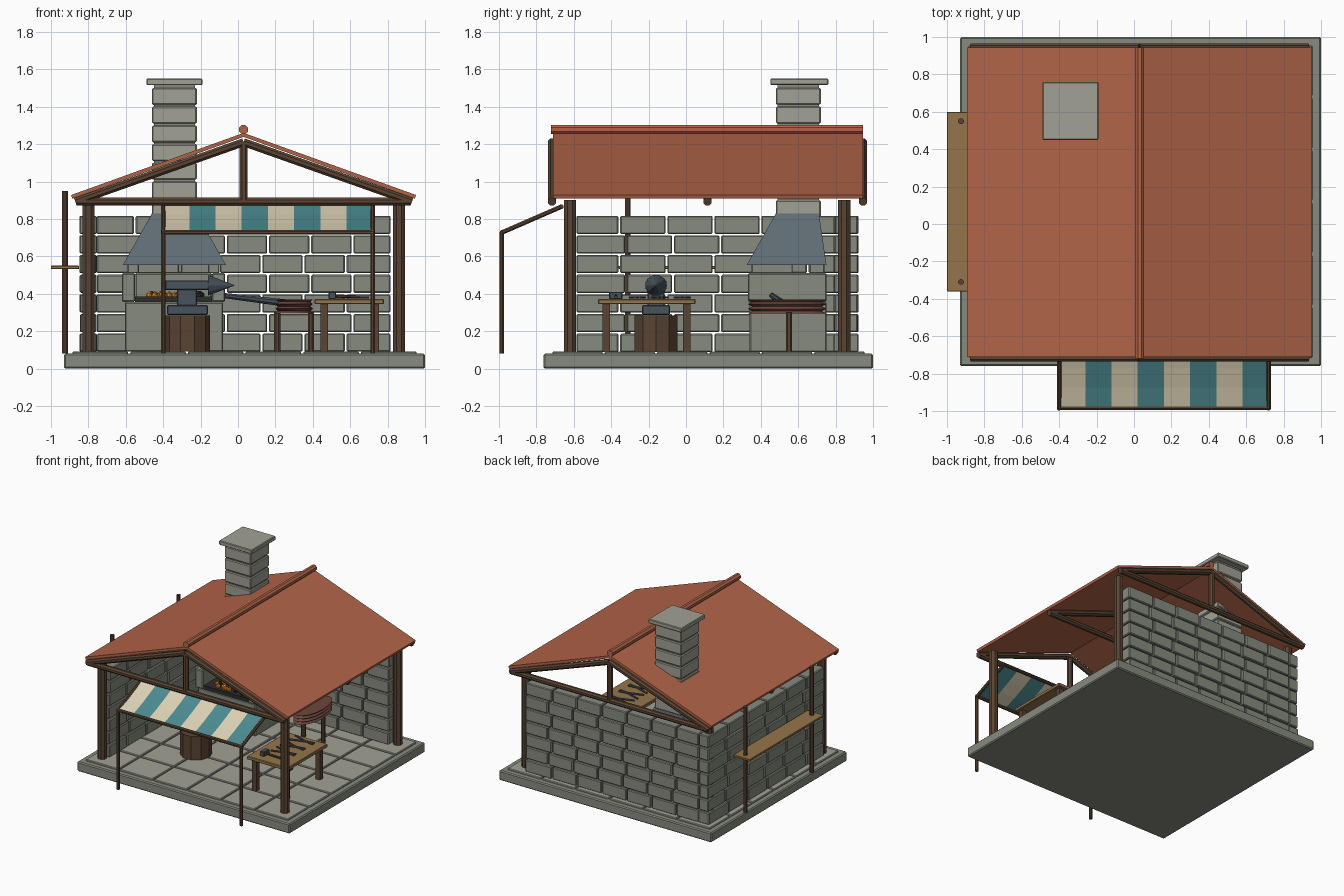
import bpy, bmesh, math, random
from mathutils import Vector, Matrix

if "Cube" in bpy.data.objects:
    bpy.data.objects.remove(bpy.data.objects["Cube"])

random.seed(4)


def mat(name, hexcol):
    lin = [(int(hexcol[i:i + 2], 16) / 255) ** 2.2 for i in (0, 2, 4)]
    m = bpy.data.materials.new(name)
    m.diffuse_color = (*lin, 1)
    m.use_nodes = True
    m.node_tree.nodes["Principled BSDF"].inputs["Base Color"].default_value = m.diffuse_color
    return m


STONE, PALE = mat("stone", "868A7E"), mat("pale_stone", "A0A094")
WOOD, PLANK = mat("dark_wood", "5A4636"), mat("plank", "94744C")
TILE, IRON = mat("clay_roof", "B0644A"), mat("iron", "4A545C")
HOOD, LEATHER = mat("hood_metal", "5E6A72"), mat("leather", "6E4840")
CREAM, TEAL = mat("cream_cloth", "DCD2B4"), mat("teal_cloth", "4E8A90")
EMBER, COAL = mat("ember", "F08A28"), mat("coal", "30302E")


def finish(name, bm, m, bevel=0):
    bmesh.ops.recalc_face_normals(bm, faces=bm.faces)
    me = bpy.data.meshes.new(name)
    bm.to_mesh(me)
    bm.free()
    me.materials.append(m)
    ob = bpy.data.objects.new(name, me)
    bpy.context.collection.objects.link(ob)
    if bevel:
        b = ob.modifiers.new("bevel", 'BEVEL')
        b.width, b.segments = bevel, 1
    return ob


def boxes(name, spans, m, bevel=0.0):
    """Each span is (x0, x1, y0, y1, z0, z1)."""
    bm = bmesh.new()
    for x0, x1, y0, y1, z0, z1 in spans:
        mx = Matrix.Translation(((x0 + x1) / 2, (y0 + y1) / 2, (z0 + z1) / 2)) \
            @ Matrix.Diagonal((x1 - x0, y1 - y0, z1 - z0, 1))
        bmesh.ops.create_cube(bm, size=1, matrix=mx)
    return finish(name, bm, m, bevel)


def rods(name, lines, r, m, sides=8, r2=None):
    """Faceted rods, each line being a (start, end) pair."""
    bm = bmesh.new()
    for a, b in lines:
        a, b = Vector(a), Vector(b)
        d = b - a
        mx = Matrix.Translation((a + b) / 2) @ d.to_track_quat('Z', 'Y').to_matrix().to_4x4() \
            @ Matrix.Rotation(math.pi / sides, 4, 'Z')
        bmesh.ops.create_cone(bm, cap_ends=True, segments=sides, radius1=r,
                              radius2=r if r2 is None else r2, depth=d.length, matrix=mx)
    return finish(name, bm, m)


def prism(name, pts, y0, y1, m):
    """Profile in x/z pushed along y."""
    bm = bmesh.new()
    f = bm.faces.new([bm.verts.new((x, y0, z)) for x, z in pts])
    ext = bmesh.ops.extrude_face_region(bm, geom=[f])
    bmesh.ops.translate(bm, vec=(0, y1 - y0, 0),
                        verts=[v for v in ext['geom'] if isinstance(v, bmesh.types.BMVert)])
    return finish(name, bm, m)


def loft(name, rings, m):
    """Closed skin through rings that share a vertex count."""
    bm = bmesh.new()
    vs = [[bm.verts.new(p) for p in ring] for ring in rings]
    n = len(vs[0])
    for a, b in zip(vs, vs[1:]):
        for i in range(n):
            bm.faces.new((a[i], a[(i + 1) % n], b[(i + 1) % n], b[i]))
    bm.faces.new(vs[0])
    bm.faces.new(vs[-1])
    return finish(name, bm, m)


def rect(x0, x1, y0, y1, z):
    return [(x0, y0, z), (x1, y0, z), (x1, y1, z), (x0, y1, z)]


# Base slab and paving
boxes("base_slab", [(-.93, 1, -.76, 1, 0, .08)], STONE, .008)
sx, sy = 1.85 / 6, 1.68 / 6
boxes("paving", [(-.89 + i * sx + .006, -.89 + (i + 1) * sx - .006,
                  -.72 + j * sy + .006, -.72 + (j + 1) * sy - .006, .07, .092)
                 for i in range(6) for j in range(6)], PALE, .005)


# Block walls at the back and left
def wall(a, b, count):
    step = (b - a) / count
    for row in range(7):
        off = .018 if row % 2 else -.018
        cuts = [a] + [a + k * step + off for k in range(1, count)] + [b]
        for c0, c1 in zip(cuts, cuts[1:]):
            yield c0 + .005, c1 - .005, .09 + row * .105, .187 + row * .105, random.uniform(0, .008)


boxes("back_wall", [(c0, c1, .795 - j, .915 + j, z0, z1)
                    for c0, c1, z0, z1, j in wall(-.76, .82, 7)], STONE, .006)
boxes("left_wall", [(-.84 - j, -.762 + j, c0, c1, z0, z1)
                    for c0, c1, z0, z1, j in wall(-.59, .92, 6)], STONE, .006)

# Posts and roof trusses
rods("posts", [((x, y, .08), (x, y, .9)) for x in (-.8, .86) for y in (-.62, .845)], .035, WOOD)
truss = []
for y in (-.715, .115, .945):
    truss += [((-.86, y, .893), (.92, y, .893)), ((.03, y, .89), (.03, y, 1.21))]
    truss += [((.03 + s * .9, y, .892), (.03, y, 1.21)) for s in (-1, 1)]
rods("roof_trusses", truss, .023, WOOD)

# Roof slopes and ridge
for side, s in (("left", -1), ("right", 1)):
    prism(side + "_roof", [(.03, 1.26), (.03 + s * .922, .928), (.03 + s * .916, .908), (.03, 1.239)],
          -.71, .945, TILE)
rods("roof_ridge", [((.03, -.72, 1.278), (.03, .945, 1.278))], .026, TILE)

# Chimney stack and cap
boxes("chimney", [(-.46, -.22, .48, .72, .81 + k * .1, .9 + k * .1) for k in range(7)],
      PALE, .006)
boxes("chimney_core", [(-.45, -.23, .49, .71, .8, 1.53)], STONE)
boxes("chimney_cap", [(-.49, -.19, .45, .76, 1.515, 1.55)], PALE, .005)

# Forge: hearth, cheeks, hood and fire
boxes("forge_hearth", [(-.605, -.08, .34, .75, .09, .355)], STONE, .006)
boxes("forge_cheeks", [(-.62, -.55, .33, .75, .357, .51), (-.14, -.07, .33, .75, .357, .51),
                       (-.55, -.14, .67, .75, .357, .51)], STONE, .006)
boxes("forge_supports", [(-.59, -.315, .66, .74, .51, .56), (-.305, -.1, .66, .74, .51, .56),
                         (-.59, -.53, .35, .57, .51, .56), (-.16, -.1, .35, .57, .51, .56)], STONE, .005)
loft("forge_hood", [rect(-.615, -.065, .325, .75, .555), rect(-.46, -.22, .48, .71, .83)], HOOD)
boxes("coal_bed", [(-.55, -.14, .34, .67, .355, .385)], COAL)
for name, m, n in (("embers", EMBER, 18), ("coals", COAL, 12)):
    bm = bmesh.new()
    for _ in range(n):
        p = (random.uniform(-.49, -.19), random.uniform(.37, .62), .392)
        bmesh.ops.create_icosphere(bm, subdivisions=1, radius=random.uniform(.015, .025),
                                   matrix=Matrix.Translation(p))
    finish(name, bm, m)

# Anvil on its stump
rods("anvil_stump", [((-.27, -.16, .09), (-.27, -.16, .285))], .12, WOOD, 10)
boxes("anvil_foot", [(-.38, -.16, -.235, -.085, .287, .34)], IRON, .006)
boxes("anvil_body", [(-.325, -.22, -.205, -.115, .335, .425),
                     (-.39, -.155, -.215, -.105, .42, .472)], IRON, .005)
rods("anvil_horn", [((-.16, -.16, .445), (-.02, -.16, .445))], .058, IRON, 10, .002)

# Bellows: pleated oval body, stand and nozzle
rings = []
for k in range(7):
    w = 1 if k % 2 == 0 else .88
    rings.append([(.3 + .1 * w * math.cos(t), .54 + .21 * w * math.sin(t), .295 + k * .0125)
                  for t in [math.tau * i / 16 for i in range(16)]])
loft("bellows", rings, LEATHER)
rods("bellows_legs", [((x, .55, .09), (x, .55, .3)) for x in (.21, .39)], .018, WOOD)
rods("bellows_nozzle", [((.3, .52, .345), (-.07, .46, .39))], .022, IRON, 8, .015)

# Workbench with tools
boxes("bench_top", [(.41, .78, -.47, .05, .345, .372)], PLANK, .004)
boxes("bench_legs", [(x - .02, x + .02, y - .02, y + .02, .09, .346)
                     for x in (.46, .735) for y in (-.425, .005)], WOOD)
boxes("hammer_head", [(.485, .525, -.41, -.34, .372, .41)], IRON, .004)
rods("hammer_handle", [((.52, -.375, .388), (.65, -.375, .383))], .009, WOOD)
tongs = []
for y in (-.26, -.14, -.02):
    for s in (-1, 1):
        tongs += [((.51, y + s * .04, .38), (.63, y, .38)), ((.63, y, .38), (.7, y + s * .012, .38))]
rods("tongs", tongs, .007, IRON, 6)

# Striped awning with a slight sag, and its frame
path = [(-.665, .868), (-.77, .817), (-.875, .77), (-.98, .73)]
for cloth, m, start in (("cream", CREAM, 0), ("teal", TEAL, 1)):
    bm = bmesh.new()
    for i in range(start, 8, 2):
        x0 = -.4 + i * .14
        low = [[bm.verts.new((x, y, z + d)) for y, z in path] for x in (x0, x0 + .14) for d in (0, .008)]
        a, b, c, d = low
        for k in range(3):
            for p, q in ((a, b), (b, d), (d, c), (c, a)):
                bm.faces.new((p[k], p[k + 1], q[k + 1], q[k]))
        for k in (0, 3):
            bm.faces.new((a[k], b[k], d[k], c[k]))
    finish("awning_" + cloth, bm, m)
frame = [((-.41, -.982, .728), (.73, -.982, .728)), ((-.41, -.665, .865), (.73, -.665, .865))]
for x in (-.4, .72):
    frame += [((x, -.984, .08), (x, -.984, .73)), ((x, -.665, .866), (x, -.982, .728))]
rods("awning_frame", frame, .013, WOOD)

# Outside shelf on two poles
rods("shelf_poles", [((-.925, y, .08), (-.925, y, .95)) for y in (-.31, .55)], .016, WOOD)
boxes("outside_shelf", [(-1, -.85, -.36, .6, .532, .55)], PLANK, .003)
